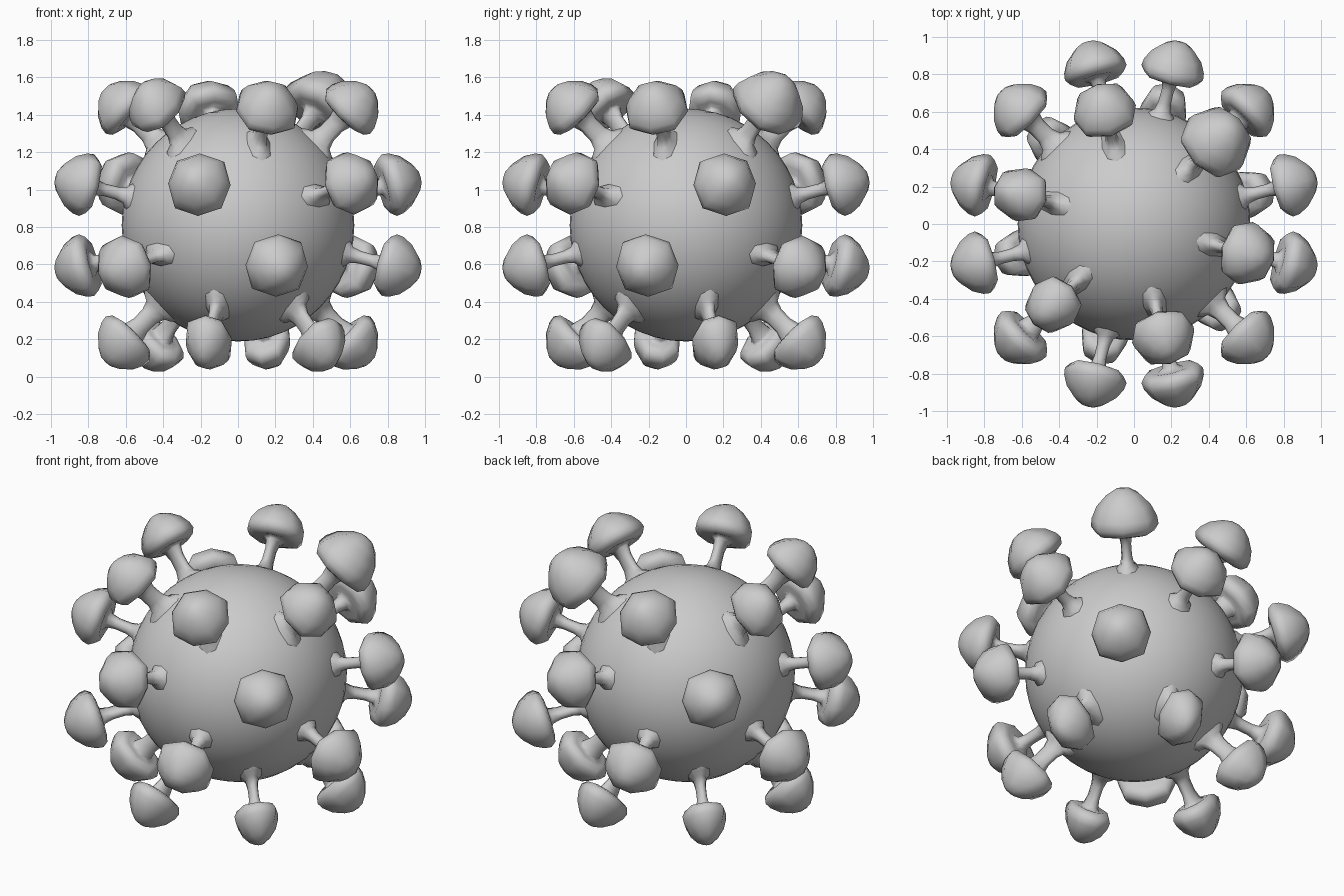
import bpy, math
from mathutils import Vector, Matrix

if "Cube" in bpy.data.objects:
    bpy.data.objects.remove(bpy.data.objects["Cube"])

CENTRE = Vector((0, 0, 0.81))

# Round core
bpy.ops.mesh.primitive_uv_sphere_add(segments=48, ring_count=24, radius=0.622, location=CENTRE)
core = bpy.context.object
core.name = "core_sphere"
bpy.ops.object.shade_smooth()

# Profiles as (distance from centre, radius)
STEM = [(0.59, 0.085), (0.626, 0.066), (0.645, 0.044), (0.69, 0.034), (0.76, 0.033), (0.81, 0.042), (0.828, 0.07)]
CAP = [(0.828, 0.07), (0.822, 0.11), (0.832, 0.148), (0.862, 0.17),
       (0.90, 0.165), (0.955, 0.137), (1.005, 0.085), (1.03, 0.04)]
TIP = 1.036
N = 8


def spike(name, direction, stem_scale, cap_scale, grow=1.0):
    """Mushroom spike: eight-sided stem and domed cap turned around a radial axis."""
    axis = Vector(direction).normalized()
    side = Vector((0, 0, 1)).cross(axis).normalized()
    up = axis.cross(side)
    rings = [(d, r, stem_scale) for d, r in STEM[:-1]]
    rings += [(0.828 + (d - 0.828) * grow, r * (1 + (grow - 1) * 0.55), cap_scale) for d, r in CAP]
    verts, faces = [], []
    for d, r, (sx, sy) in rings:
        for k in range(N):
            t = 2 * math.pi * k / N
            q = r * (1.06 if k % 2 else 1.0)
            verts.append(axis * d + side * q * sx * math.cos(t) + up * q * sy * math.sin(t))
    for i in range(len(rings) - 1):
        for k in range(N):
            j = (k + 1) % N
            faces.append((i * N + k, i * N + j, (i + 1) * N + j, (i + 1) * N + k))
    verts.append(axis * (0.828 + (TIP - 0.828) * grow))
    last = (len(rings) - 1) * N
    faces += [(last + k, last + (k + 1) % N, len(verts) - 1) for k in range(N)]
    mesh = bpy.data.meshes.new(name)
    mesh.from_pydata(verts, [], faces)
    mesh.shade_smooth()
    ob = bpy.data.objects.new(name, mesh)
    ob.location = CENTRE
    bpy.context.collection.objects.link(ob)


# Seed directions; each is repeated by quarter turns that also flip up and down
SEEDS = [
    ("side_spike_a", (0.89, 0.225, 0.235)),
    ("side_spike_b", (0.89, -0.225, -0.235)),
    ("corner_spike", (0.63, -0.63, 0.235)),
    ("slant_spike_a", (0.65, -0.17, 0.67)),
    ("slant_spike_b", (-0.17, 0.65, 0.67)),
    ("slant_spike_c", (0.455, 0.455, 0.67)),
]
for name, (x, y, z) in SEEDS:
    for turn in range(4):
        stem, cap, grow = (1, 1), (1, 1), 1.0
        if name == "corner_spike":
            stem = (1.5, 0.9)
        elif name.startswith("slant"):
            stem = (0.9, 1.6)
            if z < 0:
                cap = (0.74, 1)          # lower caps are narrower
            elif x < -0.3:
                cap = (0.85, 1)
            elif name == "slant_spike_c":
                grow = 1.25              # one oversized cap
        spike(f"{name}_{turn}", (x, y, z), stem, cap, grow)
        x, y, z = -y, x, -z
